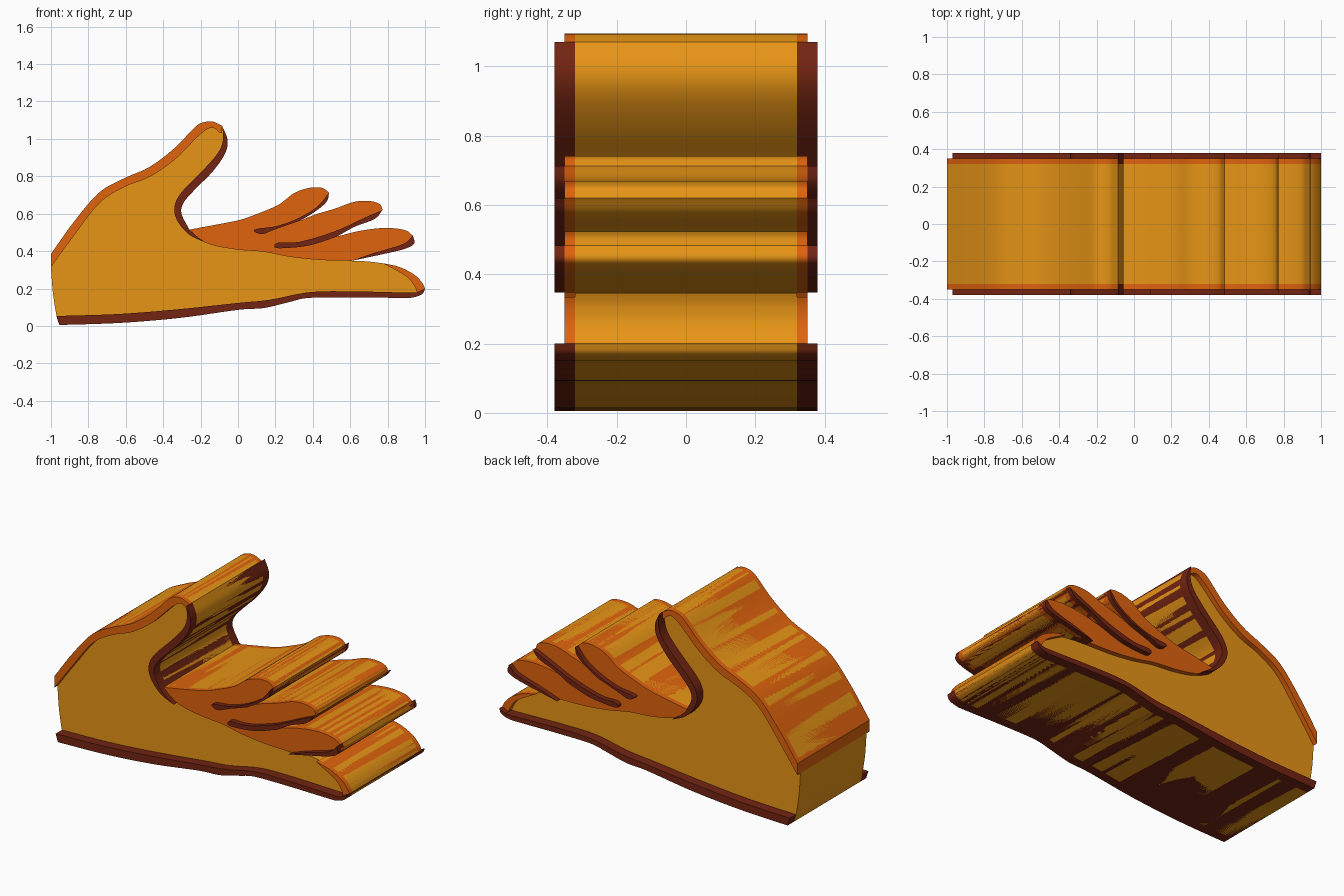
import bpy, bmesh, math
from mathutils import Vector

if "Cube" in bpy.data.objects:
    bpy.data.objects.remove(bpy.data.objects["Cube"])


def material(name, rgb):
    m = bpy.data.materials.new(name)
    m.diffuse_color = (*rgb, 1)
    m.use_nodes = True
    m.node_tree.nodes["Principled BSDF"].inputs["Base Color"].default_value = m.diffuse_color
    return m


SKIN = material("golden", (0.80, 0.30, 0.008))
LIGHT = material("orange", (0.74, 0.125, 0.004))
DARK = material("dark_brown", (0.17, 0.018, 0.006))


def smooth(points, steps=5):
    """Catmull-Rom curve through an open run of (x, z) points."""
    p = [Vector(q) for q in points]
    p = [2 * p[0] - p[1]] + p + [2 * p[-1] - p[-2]]
    out = []
    for a, b, c, d in zip(p, p[1:], p[2:], p[3:]):
        for i in range(steps):
            t = i / steps
            out.append(0.5 * (2 * b + (c - a) * t + (2 * a - 5 * b + 4 * c - d) * t ** 2
                              + (3 * b - a - 3 * c + d) * t ** 3))
    return out + [p[-2]]


def slab(name, half_width, mat, *runs):
    """Join smooth runs into one outline and extrude it across y."""
    outline = []
    for run in runs:
        for q in run:
            if not outline or (q - outline[-1]).length > 1e-4:
                outline.append(q)
    if (outline[0] - outline[-1]).length < 1e-4:
        outline.pop()
    bm = bmesh.new()
    face = bm.faces.new([bm.verts.new((q.x, -half_width, q.y)) for q in outline])
    ext = bmesh.ops.extrude_face_region(bm, geom=[face], use_keep_orig=True)
    moved = [v for v in ext["geom"] if isinstance(v, bmesh.types.BMVert)]
    bmesh.ops.translate(bm, verts=moved, vec=(0, 2 * half_width, 0))
    bmesh.ops.recalc_face_normals(bm, faces=bm.faces)
    mesh = bpy.data.meshes.new(name)
    bm.to_mesh(mesh)
    bm.free()
    mesh.materials.append(mat)
    ob = bpy.data.objects.new(name, mesh)
    bpy.context.collection.objects.link(ob)
    bpy.ops.object.select_all(action='DESELECT')
    bpy.context.view_layer.objects.active = ob
    ob.select_set(True)
    bpy.ops.object.shade_smooth_by_angle(angle=math.radians(35))


# Outline runs of the hand, clockwise from the wrist
wrist = smooth([(-.955, .005), (-.97, .053), (-.99, .18), (-1, .315)])
back = [Vector((-1, .315))] + smooth([
    (-1, .385), (-.875, .56), (-.74, .715), (-.607, .79), (-.473, .85), (-.34, .95),
    (-.233, 1.06), (-.19, 1.087), (-.136, 1.093), (-.085, 1.07)])
thumb = smooth([(-.085, 1.07), (-.056, .995), (-.07, .92), (-.136, .825), (-.23, .73),
                (-.29, .66), (-.302, .6), (-.26, .515)])
top1 = smooth([(-.26, .515), (-.125, .54), (.01, .567), (.115, .604), (.22, .65), (.3, .71),
               (.38, .738), (.45, .738), (.487, .712)])
low1 = smooth([(.487, .712), (.473, .663), (.41, .61), (.33, .562)])
top2 = smooth([(.33, .562), (.42, .598), (.515, .626), (.62, .663), (.7, .668), (.757, .652),
               (.773, .62)])
low2 = smooth([(.773, .62), (.73, .572), (.623, .53), (.53, .478)])
top3 = smooth([(.53, .478), (.65, .508), (.783, .524), (.89, .513), (.935, .483)])
low3 = smooth([(.935, .483), (.942, .44), (.885, .41), (.757, .38), (.607, .348)])
little = smooth([(.607, .348), (.69, .345), (.775, .335)])
tip = smooth([(.775, .335), (.864, .315), (.944, .273), (.985, .23), (1, .2)])
base = smooth([(1, .2), (.985, .17), (.933, .152), (.864, .15), (.6, .153), (.38, .15),
               (.275, .128), (.14, .096), (0, .086), (-.31, .043), (-.634, .016), (-.955, .005)])

# Whole hand body
slab("hand_body", .32, SKIN, wrist, back, thumb, top1, low1, top2, low2, top3, low3,
     little, tip, base)

# Orange raised areas: back edge, three fingers, little finger tip
slab("back_edge", .35, LIGHT, back, smooth([
    (-.085, 1.07), (-.09, 1.03), (-.14, 1.06), (-.206, 1.02), (-.34, .888), (-.473, .797),
    (-.607, .743), (-.74, .658), (-.874, .487), (-1, .315)]))
slab("fingers", .35, LIGHT, top1, low1, top2, low2, top3, low3, smooth([
    (.607, .348), (.436, .353), (.275, .37), (.14, .396), (-.02, .41), (-.17, .444),
    (-.26, .515)]))
slab("little_finger_tip", .35, LIGHT, tip, smooth([
    (1, .2), (.96, .18), (.945, .21), (.9, .265), (.775, .335)]))

# Dark raised undersides: thumb, sole of the hand, finger gaps
slab("thumb_underside", .38, DARK, thumb, smooth([
    (-.26, .515), (-.215, .475), (-.17, .444)]), smooth([
    (-.17, .444), (-.26, .487), (-.323, .56), (-.34, .636), (-.3, .717), (-.18, .84),
    (-.104, .93), (-.08, 1.0), (-.085, 1.07)]))
slab("hand_underside", .38, DARK, base, smooth([
    (-.955, .005), (-.97, .053)]), smooth([
    (-.97, .053), (-.634, .064), (-.31, .09), (0, .123), (.17, .14), (.38, .18), (.6, .185),
    (.917, .178), (.96, .182), (1, .2)]))
slab("finger_gap_1", .38, DARK, low1, smooth([
    (.33, .562), (.2, .517), (.14, .493), (.105, .495), (.085, .51), (.11, .521),
    (.2, .533), (.31, .57), (.42, .635), (.487, .712)]))
slab("finger_gap_2", .38, DARK, low2, smooth([
    (.53, .478), (.38, .43), (.22, .415), (.195, .43), (.22, .446), (.33, .45),
    (.515, .505), (.68, .58), (.773, .62)]))
slab("finger_gap_3", .38, DARK, low3, smooth([
    (.607, .348), (.72, .388), (.88, .437), (.935, .483)]))
